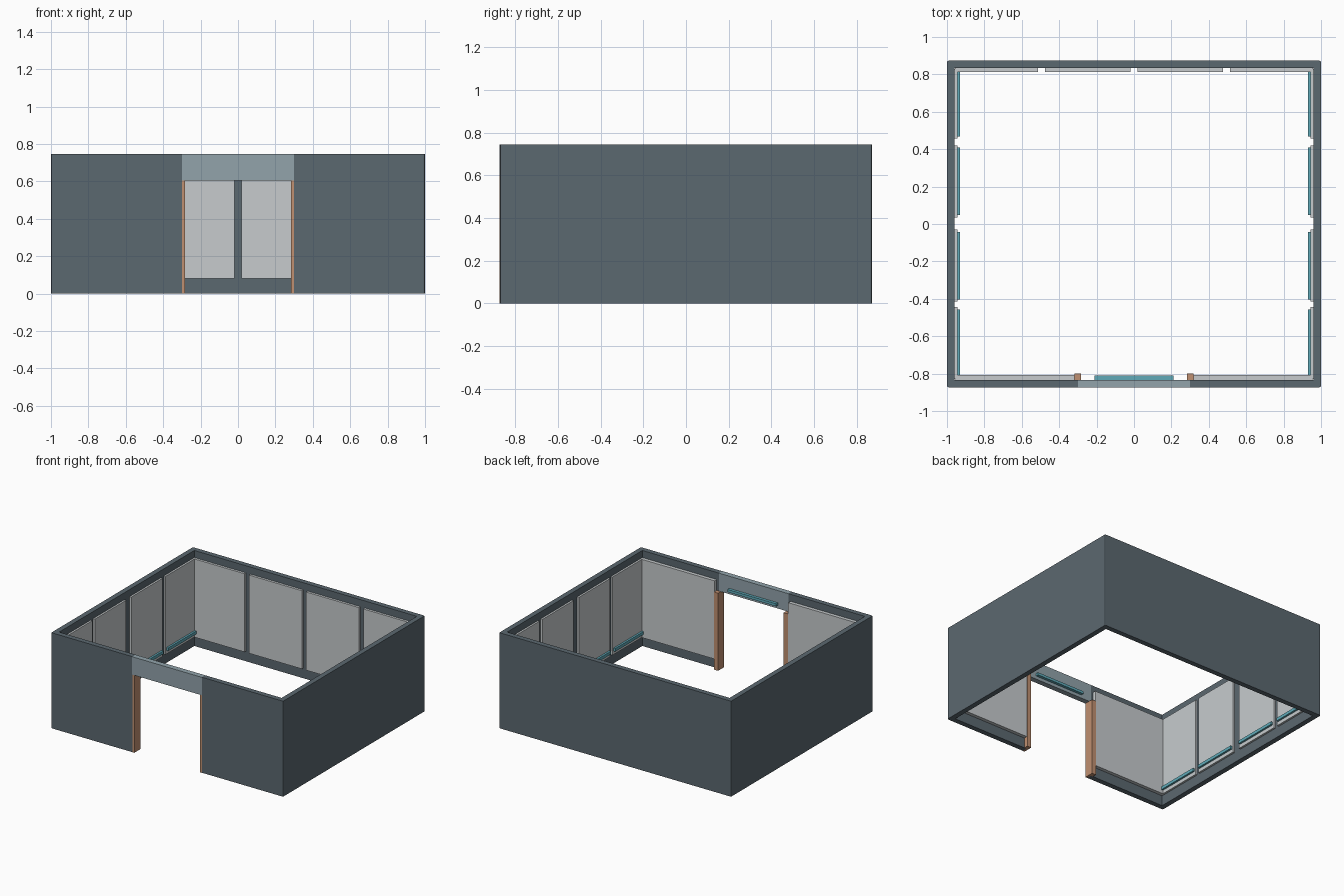
import bpy
import bmesh

cube = bpy.data.objects.get("Cube")
if cube:
    bpy.data.objects.remove(cube, do_unlink=True)


def material(name, rgb):
    m = bpy.data.materials.new(name)
    m.use_nodes = True
    m.diffuse_color = (*rgb, 1)
    m.node_tree.nodes["Principled BSDF"].inputs["Base Color"].default_value = (*rgb, 1)
    return m


SLATE = material("slate wall", (0.105, 0.138, 0.162))
PANEL = material("pale grey panel", (0.57, 0.60, 0.615))
HEADER = material("blue grey header", (0.287, 0.366, 0.407))
WOOD = material("tan wood", (0.53, 0.28, 0.165))
TEAL = material("teal strip", (0.115, 0.40, 0.48))


def finish(name, bm, mat):
    bmesh.ops.recalc_face_normals(bm, faces=bm.faces[:])
    mesh = bpy.data.meshes.new(name)
    bm.to_mesh(mesh)
    bm.free()
    mesh.materials.append(mat)
    obj = bpy.data.objects.new(name, mesh)
    bpy.context.collection.objects.link(obj)
    return obj


def box(name, x, y, z, mat):
    """Box from (min, max) ranges on each axis."""
    bm = bmesh.new()
    bmesh.ops.create_cube(bm, size=1)
    for v in bm.verts:
        for i, (lo, hi) in enumerate((x, y, z)):
            v.co[i] = lo if v.co[i] < 0 else hi
    return finish(name, bm, mat)


W, D, H = 1.0, 0.873, 0.745      # half width, half depth, wall height
T = 0.04                         # wall thickness
DOOR, DOOR_TOP = 0.30, 0.605     # half width and height of the doorway
PZ = (0.08, 0.69)                # panel height range

# Walls: footprint with the door gap, extruded up, outer corners eased
half = [(DOOR, -D), (W, -D), (W, D)]
inner = [(W - T, D - T), (W - T, T - D), (DOOR, T - D)]
outline = half + [(-x, y) for x, y in reversed(half)]
outline += [(-x, y) for x, y in reversed(inner)] + inner
bm = bmesh.new()
base = bm.faces.new([bm.verts.new((x, y, 0)) for x, y in outline])
top = bmesh.ops.extrude_face_region(bm, geom=[base])["geom"]
for v in top:
    if isinstance(v, bmesh.types.BMVert):
        v.co.z = H
corners = [e for e in bm.edges
           if all(abs(v.co.x) > 0.99 for v in e.verts)
           and abs(e.verts[0].co.z - e.verts[1].co.z) > 0.5]
bmesh.ops.bevel(bm, geom=corners, offset=0.008, segments=2, affect='EDGES', profile=0.5)
finish("walls", bm, SLATE)

# Header over the doorway with its light strip
box("door_header", (-DOOR, DOOR), (-D - 0.002, T - D), (DOOR_TOP, H), HEADER)
box("header_strip", (-0.21, 0.21), (T - D, -0.811), (0.63, 0.65), TEAL)

# Door jambs, with casings on the inside, and panels beside the doorway
for side, s in (("left", 1), ("right", -1)):
    def span(a, b):
        return tuple(sorted((s * a, s * b)))

    box(f"{side}_door_jamb", span(0.283, DOOR), (-D - 0.001, -0.80), (0, DOOR_TOP), WOOD)
    box(f"{side}_door_casing", span(DOOR, 0.318), (T - D, -0.80), (0, DOOR_TOP), WOOD)
    box(f"{side}_front_panel", span(0.318, 0.955), (T - D, -0.806), PZ, PANEL)

    # Side wall panels, each with a low strip
    for i, (y0, y1) in enumerate(((-0.83, -0.445), (-0.415, -0.03),
                                  (0.035, 0.42), (0.457, 0.83))):
        box(f"{side}_wall_panel_{i + 1}", span(0.945, W - T), (y0, y1), PZ, PANEL)
        box(f"{side}_wall_strip_{i + 1}", span(0.93, 0.945),
            (y0 + 0.012, y1 - 0.012), (0.108, 0.132), TEAL)

    # Back wall panels
    for i, (x0, x1) in enumerate(((0.018, 0.475), (0.513, 0.957))):
        box(f"{side}_back_panel_{i + 1}", span(x0, x1), (0.814, D - T), PZ, PANEL)
